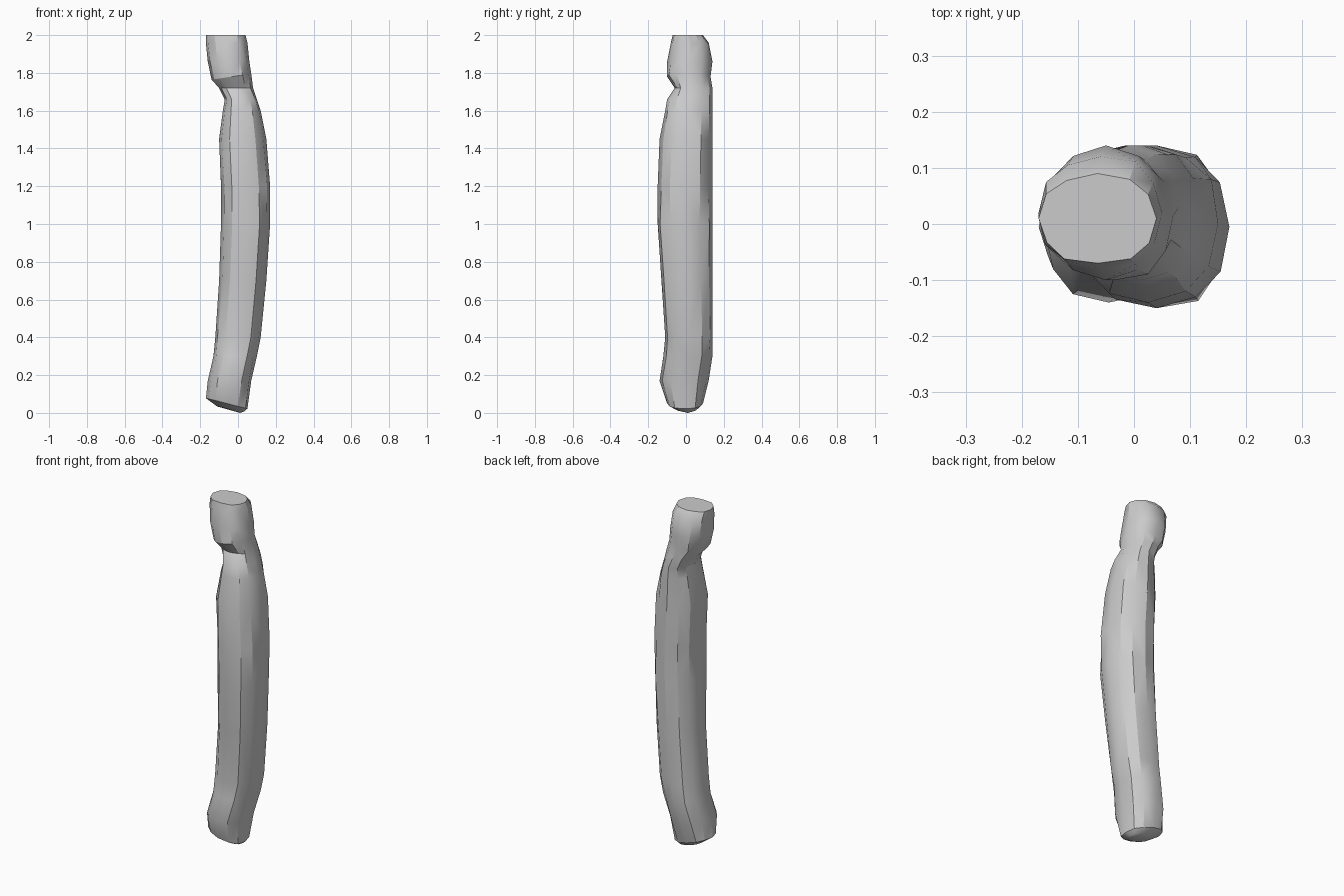
import bpy
import bmesh
import math
import random

cube = bpy.data.objects.get("Cube")
if cube:
    bpy.data.objects.remove(cube, do_unlink=True)

random.seed(4)
SIDES = 12

bark = bpy.data.materials.new("plain_grey")
bark.use_nodes = True
grey = (0.6, 0.6, 0.6, 1)
bark.diffuse_color = grey
bark.node_tree.nodes["Principled BSDF"].inputs["Base Color"].default_value = grey

# Stem sections from foot to tip: height, x range, y range, tilt along x
SECTIONS = [
    (.02, -.11, .03, -.05, .06, -.2),
    (.05, -.17, .05, -.1, .09, -.25),
    (.17, -.16, .07, -.14, .12, 0),
    (.3, -.13, .1, -.12, .14, 0),
    (.4, -.12, .12, -.11, .14, 0),
    (.7, -.1, .15, -.13, .14, 0),
    (1, -.09, .17, -.15, .14, 0),
    (1.2, -.09, .17, -.15, .14, 0),
    (1.45, -.1, .15, -.14, .14, 0),
    (1.6, -.08, .12, -.11, .14, 0),
    (1.66, -.07, .1, -.1, .14, 0),
    (1.72, -.1, .08, -.08, .14, 0),
    (1.78, -.14, .07, -.1, .13, .15),
    (1.86, -.16, .06, -.1, .14, 0),
    (1.96, -.17, .05, -.08, .12, 0),
    (2, -.17, .04, -.07, .09, 0),
]


def squared(value):
    """Push a circle coordinate outwards for a slightly boxy section."""
    return math.copysign(abs(value) ** 0.85, value)


def add_section(bm, section):
    z, left, right, front, back, tilt = section
    ring = []
    for side in range(SIDES):
        angle = math.tau * side / SIDES
        dx = squared(math.cos(angle)) * (right - left) / 2
        dy = squared(math.sin(angle)) * (back - front) / 2
        # Keep the silhouette exact and roughen only the corners between
        rough = 1 if side % 3 == 0 else random.uniform(0.95, 1.03)
        ring.append(bm.verts.new((
            (left + right) / 2 + dx * rough,
            (front + back) / 2 + dy * rough,
            z + tilt * dx)))
    return ring


# Bent stem with its narrow neck and cut tip
bm = bmesh.new()
rings = [add_section(bm, section) for section in SECTIONS]
for lower, upper in zip(rings, rings[1:]):
    for i in range(SIDES):
        j = (i + 1) % SIDES
        bm.faces.new((lower[i], lower[j], upper[j], upper[i]))
bm.faces.new(rings[-1])

# Blunt off-centre point under the foot
point = bm.verts.new((.01, .01, 0))
for i in range(SIDES):
    bm.faces.new((rings[0][(i + 1) % SIDES], rings[0][i], point))

# Undercut below the front of the tip
for vert in bm.verts:
    if 1.69 < vert.co.z < 1.74 and vert.co.y < -.03:
        vert.co.y += .02

bmesh.ops.triangulate(bm, faces=[f for f in bm.faces if len(f.verts) == 4])
bmesh.ops.recalc_face_normals(bm, faces=bm.faces)
mesh = bpy.data.meshes.new("stem")
bm.to_mesh(mesh)
bm.free()
mesh.materials.append(bark)
stem = bpy.data.objects.new("stem", mesh)
bpy.context.collection.objects.link(stem)
bpy.context.view_layer.objects.active = stem
stem.select_set(True)
bpy.ops.object.shade_smooth_by_angle(angle=math.radians(30))
